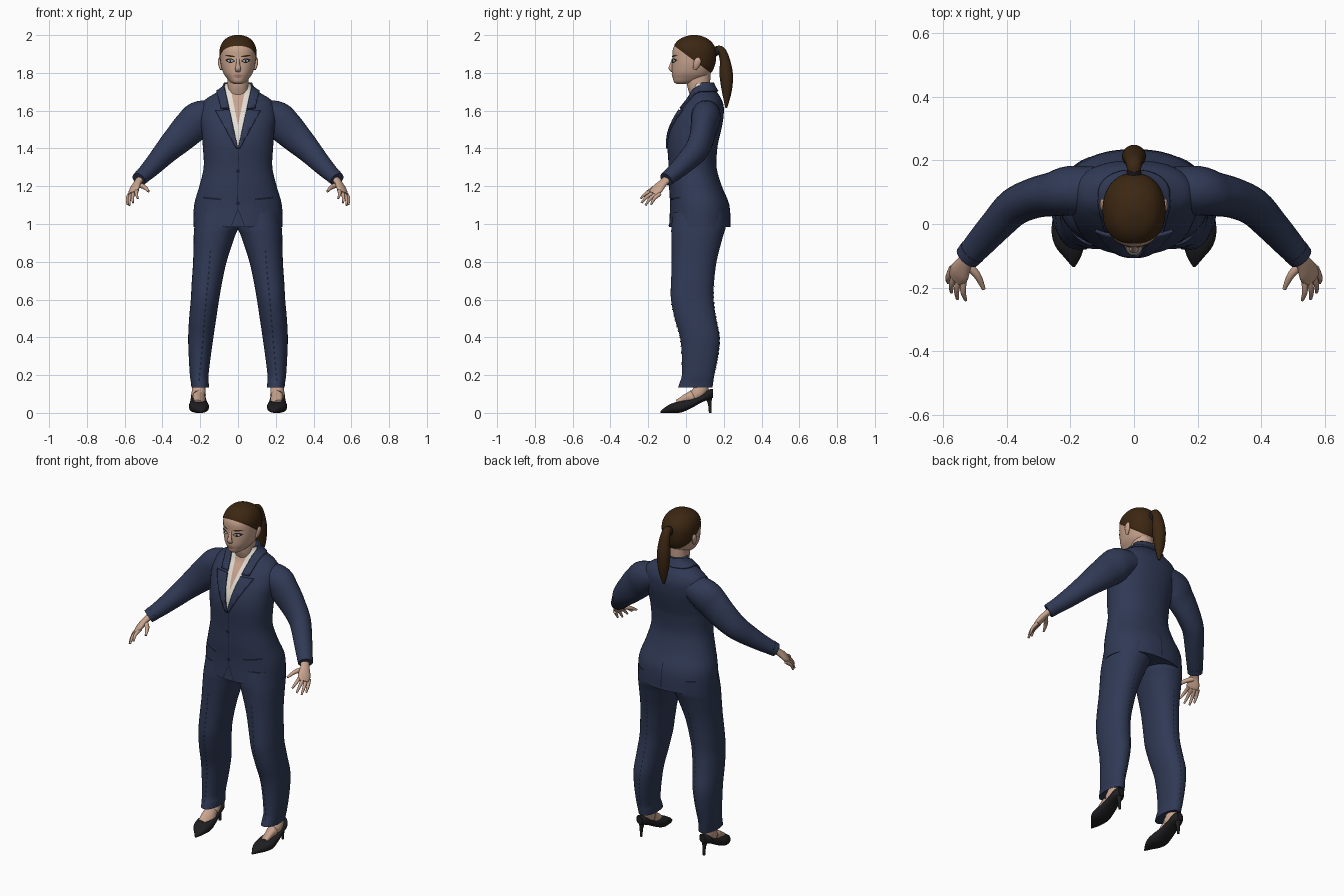
import bpy, bmesh, math
from mathutils import Vector
from mathutils.bvhtree import BVHTree

cube = bpy.data.objects.get("Cube")
if cube:
    bpy.data.objects.remove(cube)


def material(name, *rgb):
    m = bpy.data.materials.new(name)
    m.use_nodes = True
    m.diffuse_color = (*rgb, 1)
    m.node_tree.nodes["Principled BSDF"].inputs["Base Color"].default_value = (*rgb, 1)
    return m


navy = material("navy cloth", .030, .042, .092)
dark_navy = material("dark navy seam", .010, .014, .034)
skin = material("skin", .58, .37, .27)
brown = material("brown hair", .045, .020, .006)
cream = material("cream shirt", .78, .73, .66)
black = material("black leather", .013, .013, .015)
rose = material("rose lips", .42, .19, .15)
white = material("eye white", .7, .68, .66)
parts = []


def add_object(name, bm, *mats):
    mesh = bpy.data.meshes.new(name)
    bm.to_mesh(mesh)
    bm.free()
    for m in mats:
        mesh.materials.append(m)
    obj = bpy.data.objects.new(name, mesh)
    bpy.context.collection.objects.link(obj)
    parts.append(obj)
    return obj


def smooth_rows(rows, steps=4):
    """Catmull-Rom interpolation between rows of numbers."""
    out = []
    for i in range(len(rows) - 1):
        p, q, r, s = (rows[max(0, min(len(rows) - 1, i + k))] for k in (-1, 0, 1, 2))
        for j in range(steps):
            t = j / steps
            out.append([b + t / 2 * (c - a + t * (2*a - 5*b + 4*c - d + t * (3*b - a - 3*c + d)))
                        for a, b, c, d in zip(p, q, r, s)])
    return out + [list(rows[-1])]


def skin_rings(name, rings, s, *mats):
    """Bridge rings of points into a closed surface, mirrored in x when s is -1."""
    bm = bmesh.new()
    loops = [[bm.verts.new((p[0] * s, p[1], p[2])) for p in ring] for ring in rings]
    n = len(loops[0])
    for a, b in zip(loops, loops[1:]):
        for k in range(n):
            bm.faces.new((a[k], a[(k + 1) % n], b[(k + 1) % n], b[k]))
    bm.faces.new(loops[0])
    bm.faces.new(loops[-1])
    bmesh.ops.recalc_face_normals(bm, faces=bm.faces)
    return add_object(name, bm, *mats)


def unit_ring(n, power):
    for k in range(n):
        a = 2 * math.pi * (k + .5) / n
        c, d = math.cos(a), math.sin(a)
        yield (math.copysign(abs(c) ** (2 / power), c), math.copysign(abs(d) ** (2 / power), d))


def loft(name, rows, *mats, s=1, axis="z", n=36, power=2.2):
    """Rows are (position, low a, high a, low b, high b) along the axis."""
    rings = []
    for t, a0, a1, b0, b1 in smooth_rows(rows):
        ring = []
        for u, v in unit_ring(n, power):
            a, b = (a0 + a1 + u * (a1 - a0)) / 2, (b0 + b1 + v * (b1 - b0)) / 2
            ring.append((a, b, t) if axis == "z" else (a, t, b))
        rings.append(ring)
    return skin_rings(name, rings, s, *mats)


def tube(name, rows, mat, s=1, side=(0, 0, 1), n=20):
    """Rows are (x, y, z, radius along side, other radius)."""
    rows = smooth_rows(rows)
    pts = [Vector(r[:3]) for r in rows]
    rings = []
    for i, r in enumerate(rows):
        tangent = (pts[min(i + 1, len(pts) - 1)] - pts[max(i - 1, 0)]).normalized()
        other = tangent.cross(Vector(side)).normalized()
        along = other.cross(tangent)
        rings.append([pts[i] + along * u * r[3] + other * v * r[4] for u, v in unit_ring(n, 2)])
    return skin_rings(name, rings, s, mat)


def strip(name, target, a, b, width, mat, facing=-1, lift=.003, n=12, lens=False, dashed=False):
    """Thin ribbon laid on a surface between two (x, z) points."""
    tree = BVHTree.FromPolygons([v.co for v in target.data.vertices],
                                [p.vertices for p in target.data.polygons])
    a, b = Vector(a), Vector(b)
    across = Vector((a.y - b.y, b.x - a.x)).normalized()
    bm, pairs = bmesh.new(), []
    for i in range(n + 1):
        t = i / n
        w = width / 2 * (math.sin(math.pi * t) if lens else 1) + .0003
        pair = []
        for k in (-w, w):
            p = a.lerp(b, t) + across * k
            hit = tree.ray_cast(Vector((p.x, facing, p.y)), Vector((0, -facing, 0)))[0]
            pair.append(bm.verts.new((p.x, (hit.y if hit else 0) + facing * lift, p.y)))
        pairs.append(pair)
    for i in range(0, n, 2 if dashed else 1):
        f = bm.faces.new((*pairs[i], *reversed(pairs[i + 1])))
        f.normal_update()
        if f.normal.y * facing < 0:
            f.normal_flip()
    return add_object(name, bm, mat)


def cut(bm, point, normal):
    bmesh.ops.bisect_plane(bm, geom=bm.verts[:] + bm.edges[:] + bm.faces[:],
                           plane_co=point, plane_no=normal)


def symmetric(rows):
    return [(z, -w, w, y0, y1) for z, w, y0, y1 in rows]


# Jacket body
jacket = loft("jacket", symmetric([
    (.985, .236, -.09, .236), (1.1, .233, -.085, .23), (1.2, .205, -.09, .19),
    (1.3, .182, -.092, .162), (1.4, .186, -.098, .166), (1.45, .19, -.096, .175),
    (1.5, .194, -.086, .187), (1.56, .202, -.06, .198), (1.62, .196, -.022, .2),
    (1.66, .172, .008, .188), (1.69, .125, .022, .17), (1.72, .08, .03, .152),
    (1.745, .066, .035, .14)]), navy, cream, skin, n=48)

# Neckline, lapel and collar outlines cut into the front
BOTTOM, NOTCH, COLLAR = 1.4, 1.6, 1.7
neckline = lambda z: .217 * (z - BOTTOM)
throat = lambda z: .2 * (z - 1.52)
lapel_edge = lambda z: .01 + .55 * (z - BOTTOM)
collar_edge = lambda z: neckline(z) + .045
bm = bmesh.new()
bm.from_mesh(jacket.data)
for edge in (neckline, throat, lapel_edge, collar_edge):
    for s in (1, -1):
        cut(bm, (s * edge(BOTTOM), 0, BOTTOM), (s, 0, edge(0) - edge(1)))
for z in (NOTCH, NOTCH + .01, COLLAR):
    cut(bm, (0, 0, z), (0, 0, 1))


def is_lapel(c):
    x, z = abs(c.x), c.z
    if c.y < .08 and x < neckline(z):
        return False
    if z > COLLAR:
        return z < 1.744
    return c.y < .08 and z > BOTTOM and (
        (z < NOTCH and x < lapel_edge(z)) or (z > NOTCH + .01 and x < collar_edge(z)))


for f in bm.faces:
    c = f.calc_center_median()
    if c.y < .08 and abs(c.x) < neckline(c.z):
        f.material_index = 2 if abs(c.x) < throat(c.z) else 1
trim = bm.copy()
bmesh.ops.delete(trim, geom=[f for f in trim.faces if not is_lapel(f.calc_center_median())],
                 context="FACES")
bm.to_mesh(jacket.data)
bm.free()
lapels = add_object("lapels_and_collar", trim, navy)
thick = lapels.modifiers.new("Thickness", "SOLIDIFY")
thick.thickness, thick.offset = .009, 1

# Jacket details
strip("front_closure", jacket, (.004, 1.4), (-.004, 1.08), .003, dark_navy)
strip("back_vent", jacket, (0, 1.0), (0, 1.14), .004, dark_navy, facing=1)
for s in (1, -1):
    strip("pocket", jacket, (s * .09, 1.13), (s * .185, 1.14), .009, dark_navy)
    strip("front_opening", jacket, (0, 1.08), (s * .035, .99), .003, dark_navy)
for z in (1.28, 1.11):
    strip("button", jacket, (-.012, z), (.012, z), .022, dark_navy, lift=.006, lens=True)

# Neck and head
loft("neck", symmetric([(1.6, .045, .05, .12), (1.66, .052, .03, .125), (1.7, .055, .015, .126),
                        (1.74, .056, .005, .128), (1.82, .058, 0, .13)]), skin)
head = loft("head", symmetric([
    (1.742, .022, -.05, .0), (1.752, .042, -.064, .06), (1.775, .062, -.07, .11),
    (1.80, .078, -.074, .132), (1.84, .09, -.074, .15), (1.88, .095, -.072, .157),
    (1.92, .095, -.071, .156), (1.95, .086, -.058, .143), (1.975, .068, -.034, .118),
    (1.99, .043, -.003, .088), (1.998, .014, .03, .055)]), skin, brown, n=40)

# Slanted hairline splits the scalp from the face
bm = bmesh.new()
bm.from_mesh(head.data)
hairline, slope = Vector((0, -.065, 1.945)), Vector((0, .74, 1)).normalized()
cut(bm, hairline, slope)
bm.normal_update()
for f in bm.faces:
    f.material_index = int((f.calc_center_median() - hairline).dot(slope) > 0)
for v in bm.verts:
    if (v.co - hairline).dot(slope) > .002:
        v.co += v.normal * .003
bm.to_mesh(head.data)
bm.free()

# Ponytail
tube("hair_tie", [(0, .135, 1.9, .026, .026), (0, .175, 1.925, .022, .022)], black)
tube("ponytail", [(0, .15, 1.915, .02, .02), (0, .183, 1.922, .022, .024),
                  (0, .205, 1.87, .027, .032), (0, .213, 1.79, .036, .038),
                  (0, .216, 1.7, .026, .03), (0, .213, 1.615, .005, .006)],
     brown, side=(0, 1, .4))

# Face
tube("nose", [(0, -.066, 1.875, .008, .009), (0, -.076, 1.845, .009, .01),
              (0, -.081, 1.823, .011, .015), (0, -.07, 1.81, .008, .013)], skin, side=(0, 1, 0))
strip("upper_lip", head, (-.026, 1.787), (.026, 1.787), .009, rose, lens=True)
strip("lower_lip", head, (-.021, 1.779), (.021, 1.779), .011, rose, lens=True, lift=.004)
for s in (1, -1):
    strip("eyelashes", head, (s * .015, 1.862), (s * .068, 1.868), .024, black, lens=True)
    strip("eyeball", head, (s * .023, 1.863), (s * .057, 1.865), .012, white, lens=True, lift=.004)
    strip("iris", head, (s * .034, 1.864), (s * .046, 1.864), .011, black, lens=True, lift=.005)
    strip("eyebrow", head, (s * .014, 1.886), (s * .07, 1.893), .008, brown, lens=True)
    tube("ear", [(.088, .045, 1.818, .008, .006), (.095, .055, 1.84, .017, .009),
                 (.099, .062, 1.865, .018, .008), (.096, .064, 1.88, .008, .005)],
         skin, s, side=(0, 1, 0))

for s in (1, -1):
    # Sleeve and cuff
    tube("sleeve", [(.12, .105, 1.59, .07, .075), (.2, .105, 1.56, .093, .078),
                    (.25, .095, 1.515, .092, .07), (.31, .083, 1.455, .082, .064),
                    (.375, .055, 1.39, .068, .06), (.43, .0, 1.33, .056, .053),
                    (.48, -.055, 1.278, .045, .047), (.523, -.103, 1.238, .037, .04)],
         navy, s, n=28)
    tube("cuff", [(.508, -.086, 1.252, .041, .044), (.525, -.105, 1.236, .038, .041)], navy, s)

    # Hand
    across = (.037, .03, -.02)
    tube("palm", [(.51, -.09, 1.245, .024, .02), (.533, -.122, 1.217, .026, .017),
                  (.549, -.152, 1.185, .036, .017), (.56, -.175, 1.16, .03, .011)],
         skin, s, side=across)
    tips = [(.53, -.24, 1.135), (.556, -.236, 1.112), (.575, -.215, 1.098), (.585, -.185, 1.102)]
    for i, tip in enumerate(tips):
        base = Vector((.535, -.168, 1.18)) + Vector(across) * i / 3
        middle = base.lerp(Vector(tip), .55) + Vector((.006, -.004, .006))
        tube("finger", [(*base, .011, .011), (*middle, .009, .009), (*tip, .005, .005)],
             skin, s, side=across, n=10)
    tube("thumb", [(.53, -.125, 1.208, .014, .014), (.495, -.16, 1.195, .012, .012),
                   (.473, -.205, 1.172, .006, .006)], skin, s, n=10)

    # Trouser leg
    leg = loft("trouser_leg", [
        (1.06, -.005, .222, -.07, .215), (.98, -.002, .232, -.078, .21),
        (.93, .018, .235, -.078, .195), (.8, .06, .238, -.076, .162),
        (.68, .086, .246, -.08, .148), (.6, .1, .25, -.08, .146), (.5, .115, .259, -.06, .16),
        (.4, .13, .264, -.032, .178), (.3, .144, .261, -.022, .17), (.2, .156, .255, -.022, .15),
        (.165, .155, .25, -.032, .145), (.135, .154, .247, -.042, .14)], navy, s=s)
    strip("front_seam", leg, (s * .145, .86), (s * .205, .17), .007, dark_navy, n=49, dashed=True)
    strip("back_seam", leg, (s * .14, .86), (s * .2, .2), .005, dark_navy, facing=1, n=49, dashed=True)

    # Foot and pointed high-heeled shoe
    tube("foot", [(.206, .085, .2, .036, .034), (.208, .08, .13, .04, .036),
                  (.208, .055, .095, .036, .038), (.204, .01, .07, .026, .04),
                  (.2, -.04, .045, .018, .036)], skin, s, side=(0, 1, .6))
    loft("shoe", [(-.135, .186, .194, 0, .01), (-.105, .168, .22, 0, .034),
                  (-.07, .157, .248, 0, .052), (-.025, .154, .26, .002, .064),
                  (.03, .162, .255, .026, .074), (.08, .17, .25, .054, .096),
                  (.12, .174, .246, .07, .123), (.142, .19, .23, .08, .126)],
         black, s=s, axis="y", n=24, power=2.5)
    tube("heel", [(.21, .118, .09, .024, .024), (.21, .125, .055, .011, .011),
                  (.21, .128, 0, .007, .007)], black, s, side=(0, 1, 0), n=12)

# Smooth shading with sharp edges kept
bpy.ops.object.select_all(action="DESELECT")
for obj in parts:
    obj.select_set(True)
bpy.context.view_layer.objects.active = jacket
bpy.ops.object.shade_smooth_by_angle(angle=math.radians(45))
